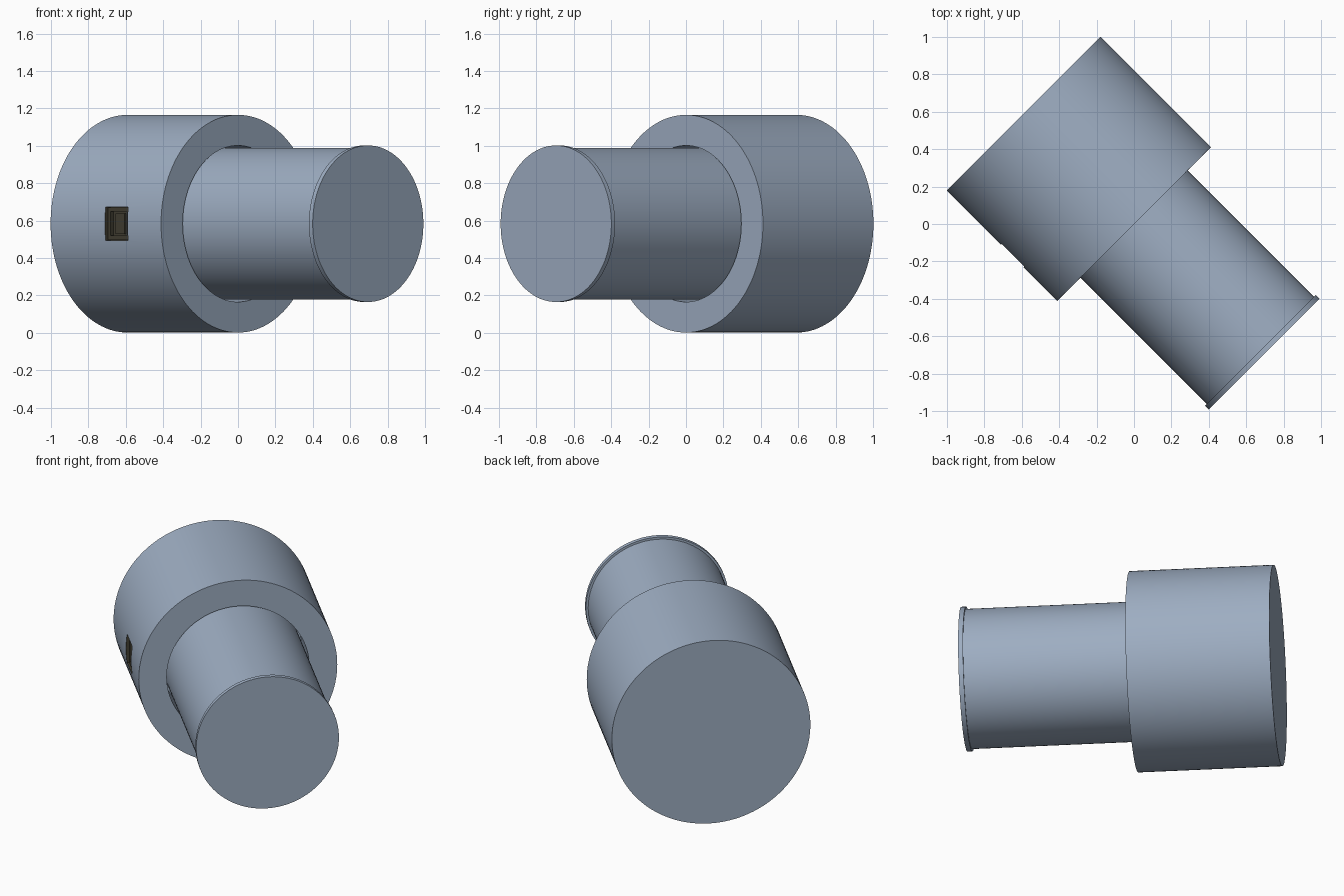
import bpy, bmesh, math
from mathutils import Matrix, Vector

cube = bpy.data.objects.get("Cube")
if cube:
    bpy.data.objects.remove(cube, do_unlink=True)

SEGMENTS = 128
R = math.sqrt(0.5)
# Local x points out of the side port, local z along the shaft
FRAME = Matrix(((-R, 0, R, 0), (-R, 0, -R, 0), (0, -1, 0, 0.583), (0, 0, 0, 1)))


def material(name, colour):
    m = bpy.data.materials.new(name)
    m.use_nodes = True
    m.diffuse_color = (*colour, 1)
    m.node_tree.nodes["Principled BSDF"].inputs["Base Color"].default_value = (*colour, 1)
    return m


steel = material("blue grey", (0.34, 0.42, 0.54))
olive = material("dark olive", (0.055, 0.05, 0.033))


def finish(name, bm, mat):
    bmesh.ops.recalc_face_normals(bm, faces=bm.faces)
    mesh = bpy.data.meshes.new(name)
    bm.to_mesh(mesh)
    bm.free()
    mesh.materials.append(mat)
    mesh.transform(FRAME)
    obj = bpy.data.objects.new(name, mesh)
    bpy.context.collection.objects.link(obj)
    return obj


def smooth(obj):
    bpy.ops.object.select_all(action="DESELECT")
    obj.select_set(True)
    bpy.context.view_layer.objects.active = obj
    bpy.ops.object.shade_smooth_by_angle(angle=math.radians(30))


def lathe(name, profile, mat):
    """Closed solid from (radius, axial position) points, capped at both ends."""
    bm = bmesh.new()
    rings = [[bm.verts.new((r * math.cos(2 * math.pi * i / SEGMENTS),
                            r * math.sin(2 * math.pi * i / SEGMENTS), s))
              for i in range(SEGMENTS)] for r, s in profile]
    for a, b in zip(rings, rings[1:]):
        for i in range(SEGMENTS):
            j = (i + 1) % SEGMENTS
            bm.faces.new((a[i], a[j], b[j], b[i]))
    bm.faces.new(rings[0])
    bm.faces.new(rings[-1])
    return finish(name, bm, mat)


def box(name, centre, size, mat):
    bm = bmesh.new()
    bmesh.ops.create_cube(bm, size=1, matrix=Matrix.Translation(Vector(centre))
                          @ Matrix.Diagonal((*size, 1)))
    return finish(name, bm, mat)


# Wide housing with a bore in its front face
housing = lathe("housing", [(0.582, -0.835), (0.582, 0), (0.418, 0), (0.418, -0.25)], steel)

# Shaft running out of the bore, with a thin rim at its tip
shaft = lathe("shaft", [(0.405, -0.26), (0.405, 0.955), (0.4185, 0.955), (0.4185, 0.983)], steel)

# Rectangular port cut into the side of the housing
PORT = -0.34
cutter = box("port_cutter", (0.60, 0, PORT), (0.12, 0.18, 0.17), olive)
cutter.hide_render = True
cutter.hide_set(True)
cut = housing.modifiers.new("port", "BOOLEAN")
cut.operation = "DIFFERENCE"
cut.solver = "EXACT"
cut.material_mode = "TRANSFER"
cut.object = cutter

# Stepped frame and centre block inside the port
for side in (-1, 1):
    box("port_frame_rail", (0.551, side * 0.076, PORT), (0.024, 0.024, 0.16), olive)
    box("port_frame_post", (0.551, 0, PORT + side * 0.071), (0.024, 0.128, 0.018), olive)
box("port_block", (0.546, 0, PORT), (0.014, 0.11, 0.07), olive)

for part in (housing, shaft):
    smooth(part)
